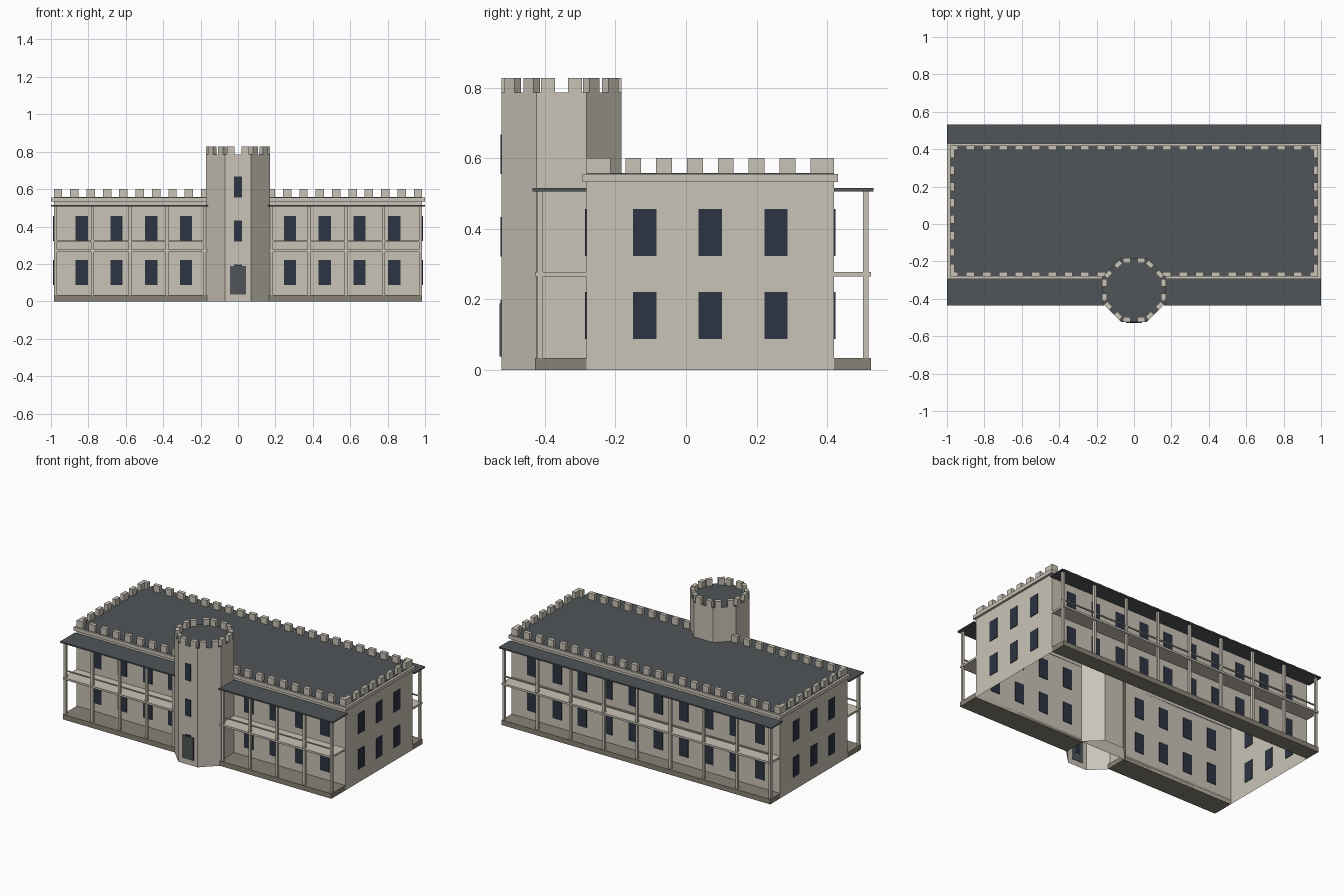
import bpy
import bmesh
import math
from mathutils import Matrix, Vector

if "Cube" in bpy.data.objects:
    bpy.data.objects.remove(bpy.data.objects["Cube"], do_unlink=True)


def material(name, rgb):
    m = bpy.data.materials.new(name)
    m.use_nodes = True
    m.diffuse_color = (*rgb, 1)
    m.node_tree.nodes["Principled BSDF"].inputs["Base Color"].default_value = (*rgb, 1)
    return m


STONE = material("pale stone", (0.59, 0.55, 0.475))
SLATE = material("dark slate", (0.08, 0.091, 0.095))
PAVING = material("dark paving", (0.25, 0.225, 0.18))
GLASS = material("dark glass", (0.025, 0.034, 0.054))


def finish(bm, name, *mats):
    mesh = bpy.data.meshes.new(name)
    bm.to_mesh(mesh)
    bm.free()
    for m in mats:
        mesh.materials.append(m)
    ob = bpy.data.objects.new(name, mesh)
    bpy.context.collection.objects.link(ob)
    return ob


def add_box(bm, x0, x1, y0, y1, z0, z1, spin=None):
    lo, hi = Vector((x0, y0, z0)), Vector((x1, y1, z1))
    mat = Matrix.Translation((lo + hi) / 2) @ Matrix.Diagonal((*(hi - lo), 1))
    if spin:
        mat = spin @ mat
    return bmesh.ops.create_cube(bm, size=1, matrix=mat)["verts"]


def boxes(name, mat, *items):
    bm = bmesh.new()
    for item in items:
        add_box(bm, *item)
    return finish(bm, name, mat)


def remove_bottom(bm):
    bm.normal_update()
    down = [f for f in bm.faces if f.normal.z < -0.9]
    bmesh.ops.delete(bm, geom=down, context="FACES_ONLY")


# Main dimensions
W, FRONT, BACK = 0.985, -0.282, 0.42
MID_Y = (FRONT + BACK) / 2
TOWER_Y, APOTHEM = -0.353, 0.17
FLOORS = ((0.088, 0.22), (0.323, 0.456))
DECK = 0.558

# Main block, open underneath, with cornice and flat roof
bm = bmesh.new()
add_box(bm, -W, W, FRONT, BACK, 0, 0.54)
remove_bottom(bm)
finish(bm, "main_walls", STONE)
boxes("cornice", STONE, (-1, 1, FRONT - 0.011, BACK + 0.011, 0.533, 0.556))
boxes("main_roof", SLATE, (-W, W, FRONT, BACK, 0.55, DECK))

# Battlements around the main roof
bm = bmesh.new()
PITCH, HALF, THICK = 0.0875, 0.0225, 0.025
for k in range(-11, 12):
    x = k * PITCH
    add_box(bm, x - HALF, x + HALF, BACK - THICK, BACK, DECK - 0.002, 0.601)
    if abs(x) > 0.16:
        add_box(bm, x - HALF, x + HALF, FRONT, FRONT + THICK, DECK - 0.002, 0.601)
for k in range(8):
    y = MID_Y + (k - 3.5) * PITCH
    for x in (-W, W - THICK):
        add_box(bm, x, x + THICK, y - HALF, y + HALF, DECK - 0.002, 0.601)
finish(bm, "roof_battlements", STONE)

# Windows as thin plates on all four walls
bm = bmesh.new()
P = 0.004
for z0, z1 in FLOORS:
    for k in range(10):
        x = (k - 4.5) * 0.1856
        add_box(bm, x - 0.033, x + 0.033, BACK - P, BACK + P, z0, z1)
        if abs(x) > 0.2:
            add_box(bm, x - 0.033, x + 0.033, FRONT - P, FRONT + P, z0, z1)
    for k in (-1, 0, 1):
        y = MID_Y + k * 0.186
        for x in (-W, W):
            add_box(bm, x - P, x + P, y - 0.033, y + 0.033, z0, z1)
finish(bm, "main_windows", GLASS)


# Verandas: floor, balcony, rail, roof and posts along one stretch
def veranda(name, x0, x1, wall, out, posts):
    def span(reach):
        return sorted((wall, out + math.copysign(reach, out)))

    def inset(x):
        return math.copysign(W, x) if abs(x) > 0.5 else x

    a, b = inset(x0), inset(x1)
    boxes(name + "_floor", PAVING, (a, b, *span(0), 0, 0.033))
    boxes(name + "_balcony", STONE, (a, b, *span(0), 0.265, 0.278))
    boxes(name + "_roof", SLATE, (x0, x1, *span(0.007), 0.506, 0.515))
    y = out - math.copysign(0.015, out)
    boxes(name + "_rail", STONE, (a, b, y - 0.004, y + 0.004, 0.317, 0.324))
    boxes(name + "_posts", STONE, *[(x - 0.008, x + 0.008, y - 0.008, y + 0.008, 0.03, 0.508)
                                    for x in posts])


steps = [0.18 + 0.199 * k for k in range(5)]
veranda("left_front_veranda", 0.16, 1, FRONT, -0.428, steps)
veranda("right_front_veranda", -1, -0.16, FRONT, -0.428, [-x for x in steps])
veranda("back_veranda", -1, 1, BACK, 0.525, [0.244 * (k - 4) for k in range(9)])

# Octagonal tower, open underneath, slate on its top face
bm = bmesh.new()
radius = APOTHEM / math.cos(math.pi / 8)
place = Matrix.Translation((0, TOWER_Y, 0.393)) @ Matrix.Rotation(math.pi / 8, 4, "Z")
bmesh.ops.create_cone(bm, cap_ends=True, segments=8, radius1=radius, radius2=radius,
                      depth=0.786, matrix=place)
remove_bottom(bm)
for f in bm.faces:
    f.material_index = int(f.normal.z > 0.9)
finish(bm, "tower", STONE, SLATE)

# Two merlons on each tower side
bm = bmesh.new()
for side in range(8):
    spin = Matrix.Translation((0, TOWER_Y, 0)) @ Matrix.Rotation(side * math.pi / 4, 4, "Z")
    for x in (-0.038, 0.038):
        add_box(bm, x - 0.02, x + 0.02, -APOTHEM, -APOTHEM + 0.026, 0.784, 0.828, spin)
finish(bm, "tower_battlements", STONE)

# Tower windows and door
face = TOWER_Y - APOTHEM
boxes("tower_windows", GLASS, *[(-0.021, 0.021, face - 0.003, face + 0.004, z, z + 0.112)
                                for z in (0.086, 0.321, 0.556)])
boxes("tower_door", SLATE, (-0.042, 0.042, face - 0.006, face + 0.003, 0.037, 0.188))
